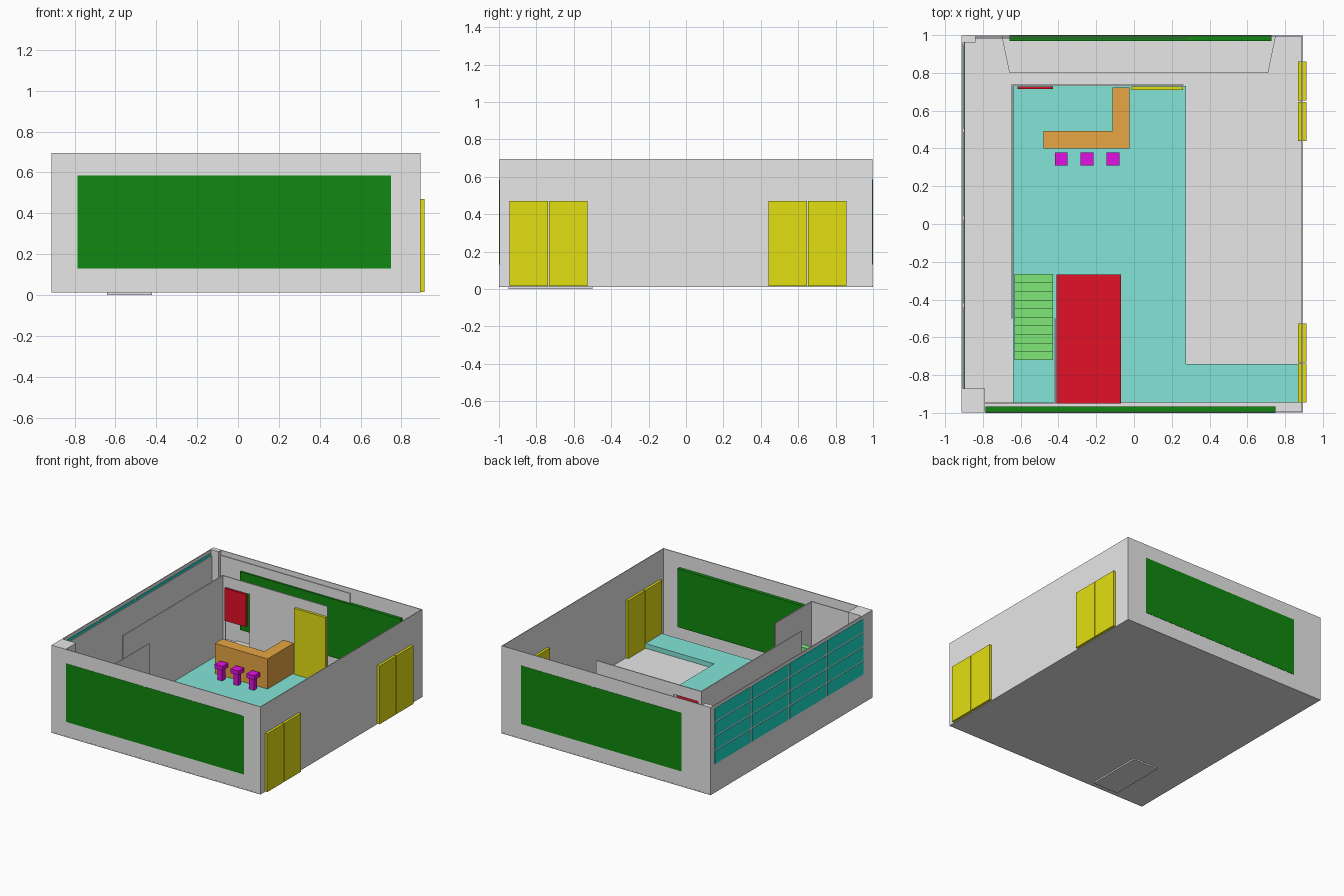
import bpy
import bmesh

cube = bpy.data.objects.get("Cube")
if cube:
    bpy.data.objects.remove(cube, do_unlink=True)


def material(name, rgb):
    mat = bpy.data.materials.new(name)
    mat.use_nodes = True
    mat.diffuse_color = (*rgb, 1)
    mat.node_tree.nodes["Principled BSDF"].inputs["Base Color"].default_value = (*rgb, 1)
    return mat


GREY = material("wall_grey", (0.8, 0.8, 0.8))
GREEN = material("panel_green", (0.005, 0.25, 0.005))
YELLOW = material("door_yellow", (0.77, 0.74, 0.006))
RED = material("bright_red", (0.77, 0.005, 0.02))
TEAL = material("floor_teal", (0.23, 0.78, 0.69))
LIME = material("stair_green", (0.21, 0.8, 0.19))
ORANGE = material("counter_orange", (0.8, 0.38, 0.056))
MAGENTA = material("stool_magenta", (0.77, 0.005, 0.77))
GLASS = material("window_teal", (0.01, 0.75, 0.62))


def finish(name, bm, mat):
    bmesh.ops.recalc_face_normals(bm, faces=bm.faces)
    mesh = bpy.data.meshes.new(name)
    bm.to_mesh(mesh)
    bm.free()
    mesh.materials.append(mat)
    obj = bpy.data.objects.new(name, mesh)
    bpy.context.collection.objects.link(obj)
    return obj


def add_box(bm, x, y, z):
    """Add a box given (min, max) ranges."""
    verts = bmesh.ops.create_cube(bm, size=1)["verts"]
    for v in verts:
        v.co = [r[0] + (c + 0.5) * (r[1] - r[0]) for c, r in zip(v.co, (x, y, z))]


def boxes(name, mat, *ranges):
    bm = bmesh.new()
    for r in ranges:
        add_box(bm, *r)
    return finish(name, bm, mat)


def prism(name, mat, outline, z0, z1):
    """Extrude a floor outline upward."""
    bm = bmesh.new()
    face = bm.faces.new([bm.verts.new((x, y, z0)) for x, y in outline])
    top = bmesh.ops.extrude_face_region(bm, geom=[face])["geom"]
    for v in top:
        if isinstance(v, bmesh.types.BMVert):
            v.co.z = z1
    return finish(name, bm, mat)


LEFT, RIGHT = -0.912, 0.894
BASE, FLOOR, TOP, INNER = 0.015, 0.055, 0.695, 0.65

# Ground slab, stairwell plate and raised floor
boxes("base_slab", GREY, ((LEFT, RIGHT), (-0.999, 0.999), (0.011, 0.018)))
boxes("stairwell_plate", GREY, ((-0.64, -0.42), (-0.95, -0.5), (0, 0.012)))
prism("raised_floor", TEAL, [(-0.64, -0.945), (0.868, -0.945), (0.868, -0.74),
                             (0.275, -0.74), (0.275, 0.73), (-0.64, 0.73)], 0.016, FLOOR)
prism("back_step", GREY, [(-0.66, 0.8), (0.71, 0.8), (0.75, 0.993), (-0.7, 0.993)],
      0.016, 0.03)

# Thin outer walls
boxes("front_wall", GREY, ((LEFT, RIGHT), (-0.998, -0.992), (BASE, TOP)))
boxes("back_wall", GREY, ((LEFT, RIGHT), (0.992, 0.998), (BASE, TOP)))
boxes("door_wall", GREY, ((RIGHT - 0.006, RIGHT), (-0.998, 0.998), (BASE, TOP)))
boxes("window_wall", GREY, ((LEFT, LEFT + 0.006), (-0.998, 0.998), (BASE, TOP)))
boxes("corner_columns", GREY,
      ((LEFT, -0.79), (-0.998, -0.87), (BASE, TOP)),
      ((LEFT, -0.84), (0.96, 0.998), (BASE, TOP)))

# Wall linings
boxes("window_wall_lining", GREY, ((-0.9, -0.895), (-0.87, 0.96), (BASE, INNER)))
boxes("back_wall_lining", GREY, ((-0.84, 0.28), (0.982, 0.987), (BASE, 0.66)))

# Inner partitions, with a doorway in the rear one
boxes("rear_partition", GREY,
      ((-0.65, -0.62), (0.73, 0.738), (BASE, INNER)),
      ((-0.41, 0.262), (0.73, 0.738), (BASE, INNER)),
      ((-0.62, -0.41), (0.73, 0.738), (0.565, INNER)))
boxes("side_partition", GREY, ((-0.65, -0.642), (-0.5, 0.735), (BASE, INNER)))
boxes("stair_partition", GREY,
      ((-0.424, -0.416), (-0.95, -0.5), (BASE, INNER)),
      ((-0.79, -0.416), (-0.953, -0.945), (BASE, INNER)))

# Large green panels through the front and back walls
boxes("front_panel", GREEN, ((-0.785, 0.75), (-1, -0.965), (0.13, 0.585)))
boxes("back_panel", GREEN, ((-0.66, 0.727), (0.968, 1), (0.13, 0.585)))

# Window grid on the side wall
panes = []
for col in range(4):
    for row in range(4):
        y = -0.885 + col * 0.463
        z = 0.235 + row * 0.111
        panes.append(((LEFT - 0.002, LEFT + 0.01), (y, y + 0.445), (z, z + 0.1)))
boxes("window_panes", GLASS, *panes)

# Pairs of outer doors
for name, start in (("front_double_door", -0.945), ("back_double_door", 0.44)):
    boxes(name, YELLOW, *[((0.868, 0.914), (y, y + 0.206), (BASE, 0.47))
                          for y in (start, start + 0.213)])

# Inner door and doorway hanging
boxes("inner_door", YELLOW, ((-0.012, 0.26), (0.71, 0.729), (FLOOR, 0.57)))
boxes("doorway_hanging", RED, ((-0.617, -0.43), (0.715, 0.729), (0.31, 0.565)))

# Counter and stools
prism("counter", ORANGE, [(-0.48, 0.4), (-0.025, 0.4), (-0.025, 0.722),
                          (-0.115, 0.722), (-0.115, 0.492), (-0.48, 0.492)], FLOOR, 0.29)
for i in range(3):
    x, y = -0.385 + i * 0.137, 0.345
    boxes(f"stool_{i + 1}", MAGENTA,
          ((x - 0.034, x + 0.034), (y - 0.034, y + 0.034), (0.145, 0.178)),
          ((x - 0.02, x + 0.02), (y - 0.02, y + 0.02), (FLOOR, 0.145)))

# Low red platform
boxes("platform", RED, ((-0.41, -0.07), (-0.95, -0.268), (FLOOR, 0.1)))

# Staircase rising toward the front
STEPS, DEPTH, RISE = 10, 0.0455, 0.037
boxes("staircase", LIME, *[
    ((-0.632, -0.43), (-0.265 - (i + 1) * DEPTH, -0.265 - i * DEPTH),
     (FLOOR, FLOOR + (i + 1) * RISE)) for i in range(STEPS)])
